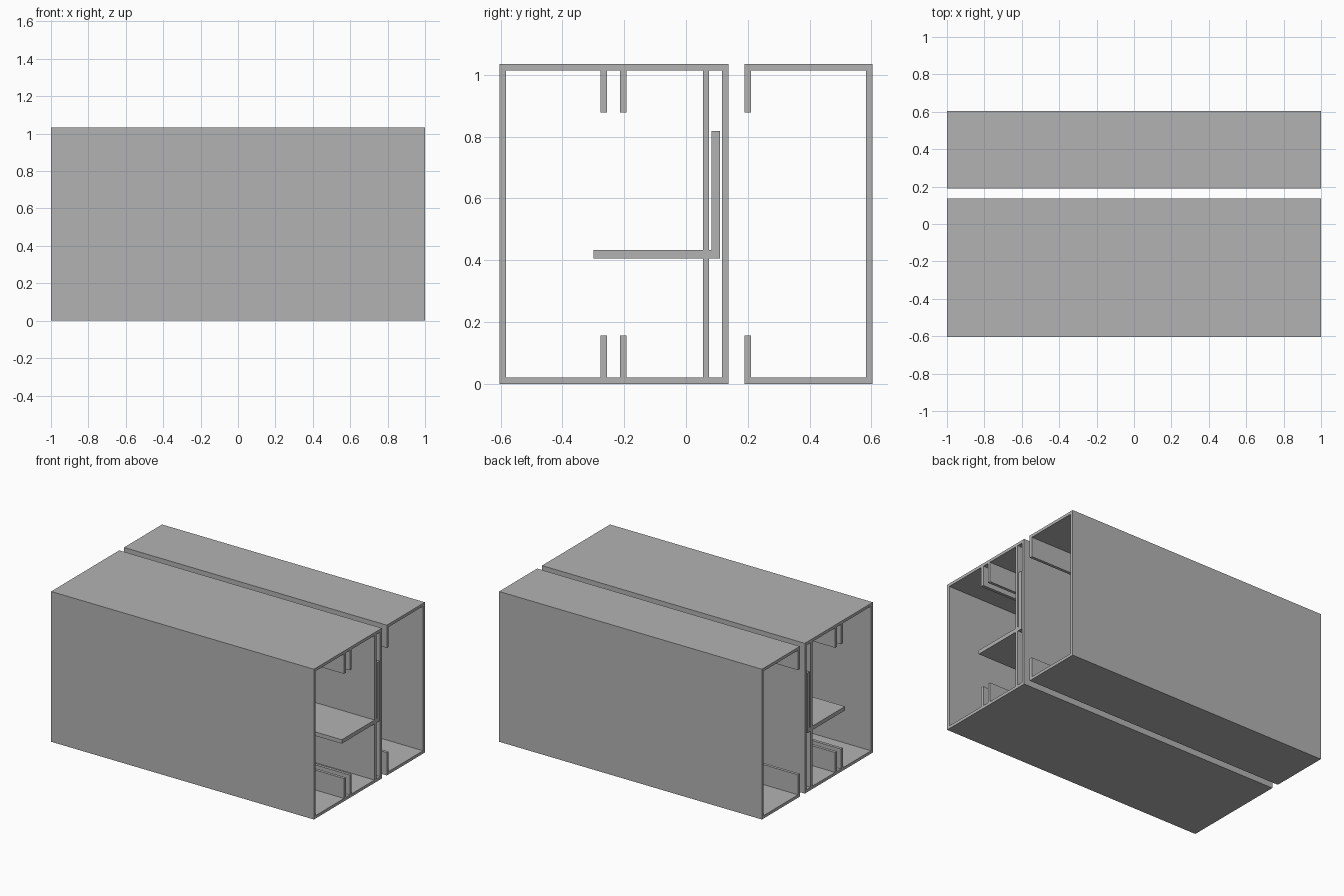
import bpy
import bmesh
from mathutils import Vector

cube = bpy.data.objects.get("Cube")
if cube:
    bpy.data.objects.remove(cube, do_unlink=True)

LENGTH, HEIGHT, WALL, LIP = 2.0, 1.034, 0.02, 0.157
FRONT, BACK = -0.603, 0.603

grey = bpy.data.materials.new("aluminium grey")
grey.use_nodes = True
colour = (0.45, 0.45, 0.45, 1)
grey.diffuse_color = colour
grey.node_tree.nodes["Principled BSDF"].inputs["Base Color"].default_value = colour


def extrusion(name, *loops):
    """Fill a (y, z) cross-section, later loops being holes, and extrude it along x."""
    bm = bmesh.new()
    for loop in loops:
        verts = [bm.verts.new((-LENGTH / 2, y, z)) for y, z in loop]
        for a, b in zip(verts, verts[1:] + verts[:1]):
            bm.edges.new((a, b))
    bmesh.ops.triangle_fill(bm, use_beauty=True, edges=bm.edges[:],
                            normal=Vector((-1, 0, 0)))
    result = bmesh.ops.extrude_face_region(bm, geom=bm.faces[:])
    moved = [v for v in result["geom"] if isinstance(v, bmesh.types.BMVert)]
    bmesh.ops.translate(bm, verts=moved, vec=(LENGTH, 0, 0))
    bmesh.ops.recalc_face_normals(bm, faces=bm.faces[:])
    mesh = bpy.data.meshes.new(name)
    bm.to_mesh(mesh)
    bm.free()
    mesh.materials.append(grey)
    obj = bpy.data.objects.new(name, mesh)
    bpy.context.collection.objects.link(obj)
    return obj


def flip(points):
    """Mirror a chain of points top to bottom, in reversed order."""
    return [(y, HEIGHT - z) for y, z in reversed(points)]


def ribbed_floor(start, end, ribs):
    """Inner floor line with upright ribs given as (y, top)."""
    chain = [(start, WALL)]
    for y, top in ribs:
        chain += [(y, WALL), (y, top), (y + WALL, top), (y + WALL, WALL)]
    return chain + [(end, WALL)]


# Front housing: tube with two pairs of guide lips and a slotted inner wall
tube_back, inner_wall = 0.137, 0.055
shelf_low, shelf_high = 0.406, 0.433
lips = [(-0.276, LIP), (-0.213, LIP)]
inside = (FRONT + WALL, tube_back - WALL)
floor = ribbed_floor(*inside, lips + [(inner_wall, shelf_low)])
ceiling = flip(ribbed_floor(*inside, lips + [(inner_wall, HEIGHT - shelf_high)]))
outline = [(FRONT, 0), (tube_back, 0), (tube_back, HEIGHT), (FRONT, HEIGHT)]
extrusion("front_housing", outline, floor + ceiling)

# Back cover: channel open to the front with a return lip at each edge
edge = 0.19
half = [(edge + WALL, LIP), (edge, LIP), (edge, 0), (BACK, 0)]
inner_half = [(BACK - WALL, WALL), (edge + WALL, WALL)]
extrusion("back_cover", half + flip(half) + flip(inner_half) + inner_half)

# Angle shelf passing through the slot in the inner wall
shelf_back, leg_front, shelf_front, leg_top = 0.11, 0.083, -0.30, 0.818
extrusion("angle_shelf", [
    (shelf_front, shelf_low), (shelf_back, shelf_low), (shelf_back, leg_top),
    (leg_front, leg_top), (leg_front, shelf_high), (shelf_front, shelf_high)])
